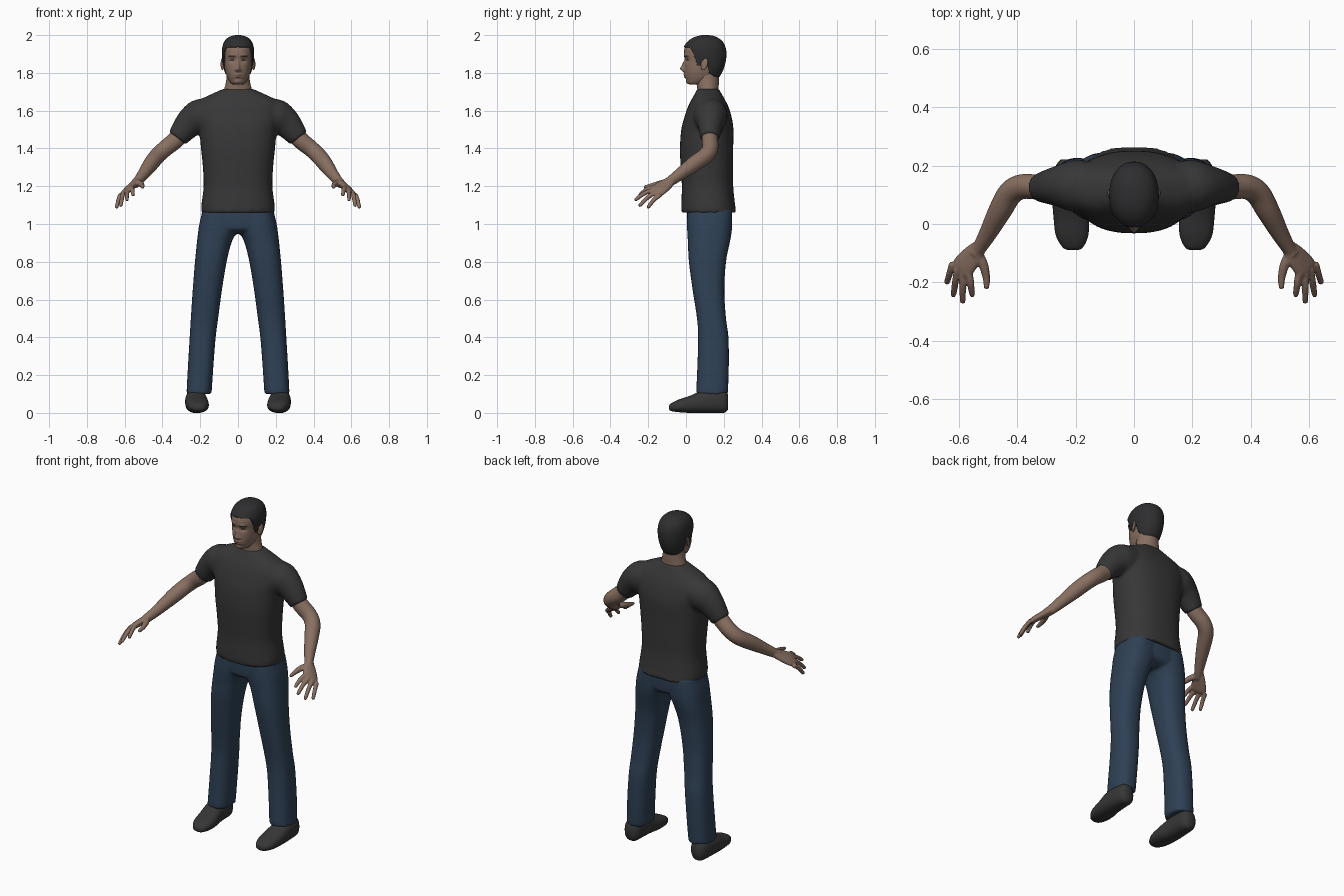
import bpy, bmesh, math
from mathutils import Vector

if "Cube" in bpy.data.objects:
    bpy.data.objects.remove(bpy.data.objects["Cube"])

def material(name, rgb):
    m = bpy.data.materials.new(name)
    m.diffuse_color = (*rgb, 1)
    m.use_nodes = True
    m.node_tree.nodes["Principled BSDF"].inputs["Base Color"].default_value = m.diffuse_color
    return m

SKIN = material("skin", (0.25, 0.16, 0.12))
SHIRT = material("charcoal cotton", (0.038, 0.038, 0.038))
DENIM = material("blue denim", (0.028, 0.052, 0.09))
HAIR = material("black hair", (0.027, 0.027, 0.029))
SHOE = material("dark leather", (0.037, 0.037, 0.038))
BROW = material("dark brown", (0.05, 0.033, 0.026))
LIP = material("lip", (0.19, 0.105, 0.085))

def spline(rows, n):
    """Smooth interpolation through rows of numbers."""
    out = []
    for i in range(len(rows) - 1):
        a, b, c, d = (rows[max(i - 1, 0)], rows[i], rows[i + 1],
                      rows[min(i + 2, len(rows) - 1)])
        for k in range(n):
            t = k / n
            out.append([q + 0.5 * t * (r - p + t * (2*p - 5*q + 4*r - s + t * (3*(q - r) + s - p)))
                        for p, q, r, s in zip(a, b, c, d)])
    return out + [list(rows[-1])]

def skin_rings(bm, rings):
    vs = [[bm.verts.new(p) for p in ring] for ring in rings]
    n = len(vs[0])
    for a, b in zip(vs, vs[1:]):
        for i in range(n):
            bm.faces.new((a[i], a[(i + 1) % n], b[(i + 1) % n], b[i]))
    bm.faces.new(vs[0][::-1])
    bm.faces.new(vs[-1])

def loft(bm, rows, seg=40, steps=5, e=2.4, side=1, along_y=False):
    """Rows: station, then low and high limits of both cross axes."""
    rings = []
    for s, u0, u1, v0, v1 in spline(rows, steps):
        ring = []
        for i in range(seg):
            a = 2 * math.pi * i / seg
            c, d = math.cos(a), math.sin(a)
            u = (u0 + u1) / 2 + (u1 - u0) / 2 * math.copysign(abs(c) ** (2 / e), c)
            v = (v0 + v1) / 2 + (v1 - v0) / 2 * math.copysign(abs(d) ** (2 / e), d)
            ring.append((side * u, s, v) if along_y else (side * u, v, s))
        rings.append(ring)
    skin_rings(bm, rings)

def tube(bm, rows, side, across=(0, 0, 1), seg=16, steps=4):
    """Rows: x, y, z, radius along 'across', other radius."""
    pts = spline(rows, steps)
    rings = []
    for i, p in enumerate(pts):
        t = (Vector(pts[min(i + 1, len(pts) - 1)][:3]) - Vector(pts[max(i - 1, 0)][:3])).normalized()
        w = Vector(across)
        w = (w - t * w.dot(t)).normalized()
        h = t.cross(w)
        ring = []
        for k in range(seg):
            a = 2 * math.pi * k / seg
            q = Vector(p[:3]) + w * p[3] * math.cos(a) + h * p[4] * math.sin(a)
            ring.append((side * q.x, q.y, q.z))
        rings.append(ring)
    skin_rings(bm, rings)

def finish(bm, name, mats, voxel=0, smooth=0):
    bmesh.ops.recalc_face_normals(bm, faces=bm.faces)
    for f in bm.faces:
        f.smooth = True
    me = bpy.data.meshes.new(name)
    bm.to_mesh(me)
    bm.free()
    for m in mats:
        me.materials.append(m)
    ob = bpy.data.objects.new(name, me)
    bpy.context.collection.objects.link(ob)
    if voxel:  # fuse overlapping volumes into one soft skin
        r = ob.modifiers.new("fuse", 'REMESH')
        r.mode, r.voxel_size, r.use_smooth_shade = 'VOXEL', voxel, True
        s = ob.modifiers.new("soften", 'SMOOTH')
        s.factor, s.iterations = 0.5, smooth
    return ob

def sym(rows):
    """(z, front, back, half width) to loft rows."""
    return [(z, -w, w, f, b) for z, f, b, w in rows]

# T-shirt: torso and sleeves
bm = bmesh.new()
loft(bm, sym([(1.06, -.025, .268, .195), (1.1, -.025, .26, .194), (1.2, -.022, .25, .182),
              (1.3, -.028, .25, .186), (1.4, -.032, .25, .196), (1.5, -.025, .251, .206),
              (1.56, -.01, .243, .222), (1.62, .01, .225, .222), (1.66, .03, .205, .195),
              (1.69, .047, .188, .135), (1.715, .058, .175, .08)]), seg=56)
for s in (1, -1):
    tube(bm, [(.12, .13, 1.6, .07, .08), (.2, .13, 1.57, .092, .09),
              (.26, .13, 1.53, .077, .07), (.322, .125, 1.453, .055, .05)], s, seg=28)
finish(bm, "t_shirt", [SHIRT], .01, 5)

# Jeans: hips and two legs
bm = bmesh.new()
loft(bm, sym([(1.09, .005, .245, .18), (1.0, .005, .243, .2), (.97, .012, .235, .15),
              (.95, .05, .2, .07)]))
for s in (1, -1):
    loft(bm, [(1.08, 0, .186, .008, .245), (1.0, 0, .205, .005, .245), (.95, .012, .212, .007, .241),
              (.9, .035, .218, .01, .232), (.8, .06, .228, .015, .212), (.65, .085, .24, .035, .203),
              (.5, .105, .25, .058, .212), (.4, .118, .256, .064, .225),
              (.25, .13, .265, .06, .227), (.1, .14, .273, .053, .222)], side=s)
finish(bm, "jeans", [DENIM], .01, 5)

# Shoes
for s, n in ((1, "left_shoe"), (-1, "right_shoe")):
    bm = bmesh.new()
    loft(bm, [(-.09, .195, .225, .02, .035), (-.08, .175, .245, .01, .05), (-.04, .157, .268, .004, .07),
              (.02, .155, .276, .0, .09), (.08, .163, .28, .0, .115), (.15, .168, .277, .0, .125),
              (.2, .175, .268, 0, .12), (.222, .195, .25, .015, .1)], seg=32, side=s, along_y=True)
    finish(bm, n, [SHOE])

# Arms with hands: knuckle, tip, radius for each finger
FINGERS = [((.622, -.135, 1.155), (.642, -.2, 1.09)), ((.606, -.155, 1.17), (.62, -.243, 1.1)),
           ((.588, -.168, 1.182), (.588, -.265, 1.13)), ((.565, -.172, 1.195), (.555, -.243, 1.155))]
for s, n in ((1, "left_arm"), (-1, "right_arm")):
    bm = bmesh.new()
    tube(bm, [(.27, .13, 1.51, .045, .045), (.33, .127, 1.445, .046, .043), (.385, .128, 1.4, .044, .043),
              (.425, .105, 1.363, .043, .043), (.46, .045, 1.32, .042, .04), (.5, -.03, 1.265, .033, .031),
              (.532, -.085, 1.225, .027, .024), (.545, -.105, 1.215, .026, .024)], s, seg=24)
    tube(bm, [(.528, -.075, 1.23, .025, .02), (.555, -.11, 1.207, .04, .02),
              (.588, -.15, 1.178, .046, .018), (.597, -.165, 1.168, .038, .012)],
         s, across=(.06, .035, -.05))
    for k, t in FINGERS:
        m = [(a + b) / 2 for a, b in zip(k, t)]
        m[2] += .008
        e = [b + (b - a) * .06 for a, b in zip(k, t)]
        tube(bm, [(*k, .013, .013), (*m, .012, .012), (*t, .01, .01), (*e, .005, .005)], s, seg=12)
    tube(bm, [(.538, -.1, 1.22, .018, .018), (.517, -.14, 1.213, .017, .017),
              (.507, -.185, 1.202, .013, .013), (.506, -.223, 1.195, .009, .009)], s, across=(1, 0, 0), seg=12)
    finish(bm, n, [SKIN], .005, 3)

# Neck
bm = bmesh.new()
loft(bm, sym([(1.67, .058, .172, .085), (1.71, .06, .172, .074), (1.75, .055, .174, .064),
              (1.8, .05, .175, .058)]), e=2)
finish(bm, "neck", [SKIN])

# Head with modelled brow, nose, lips and chin
SKULL = sym([(1.738, .022, .065, .02), (1.745, .008, .1, .036), (1.765, .0, .145, .051),
             (1.785, -.006, .172, .06), (1.81, -.008, .187, .068), (1.84, -.008, .198, .073),
             (1.87, -.006, .205, .076), (1.9, -.011, .207, .078), (1.93, -.007, .204, .077),
             (1.96, .012, .19, .068), (1.98, .04, .165, .05), (1.99, .07, .14, .028),
             (1.993, .09, .115, .008)])

def bump(v, c, w):
    return math.exp(-((v - c) / w) ** 2)

bm = bmesh.new()
loft(bm, SKULL, seg=128, steps=8, e=2.15)
for v in bm.verts:
    x, y, z = abs(v.co.x), v.co.y, v.co.z
    if y < .07:
        v.co.y += (-.022 * bump(x, 0, .011) * bump(z, 1.822, .015) - .010 * bump(x, 0, .008) * bump(z, 1.848, .018)
                   - .007 * bump(x, .013, .007) * bump(z, 1.815, .008)
                   + .008 * bump(x, .03, .014) * bump(z, 1.866, .012)
                   - .004 * bump(x, .03, .02) * bump(z, 1.89, .009)
                   - .007 * bump(x, 0, .02) * (bump(z, 1.791, .005) + bump(z, 1.779, .005))
                   - .005 * bump(x, 0, .02) * bump(z, 1.752, .01))
for f in bm.faces:
    c = f.calc_center_median()
    x, z = abs(c.x), c.z
    if c.y < .06:
        arch = 1.888 - 2 * (x - .032) ** 2
        if (abs(z - arch) < .004 and .014 < x < .05) or (abs(z - 1.866) < .0035 and .02 < x < .043):
            f.material_index = 1
        elif abs(z - 1.785) < .007 - .2 * x and x < .023:
            f.material_index = 2
finish(bm, "head", [SKIN, BROW, LIP])

# Ears
for s, n in ((1, "left_ear"), (-1, "right_ear")):
    bm = bmesh.new()
    bmesh.ops.create_uvsphere(bm, u_segments=20, v_segments=12, radius=1)
    for v in bm.verts:
        x, y, z = v.co
        v.co = (s * (.082 + .008 * x + .006 * y), .097 + .018 * y + .006 * z, 1.846 + .032 * z)
    finish(bm, n, [SKIN])

# Short hair: raised cap trimmed along the hairline (y, lowest z)
LINE = [(-.05, 1.943), (.025, 1.935), (.045, 1.885), (.06, 1.84), (.075, 1.838), (.085, 1.872),
        (.11, 1.868), (.125, 1.8), (.16, 1.775), (.3, 1.768)]

def hairline(y):
    for (a, p), (b, q) in zip(LINE, LINE[1:]):
        if y <= b:
            return p + (q - p) * (y - a) / (b - a)
    return LINE[-1][1]

bm = bmesh.new()
loft(bm, SKULL, seg=128, steps=8, e=2.15)
bmesh.ops.recalc_face_normals(bm, faces=bm.faces)
bm.normal_update()
for v, nrm in [(v, v.normal.copy()) for v in bm.verts]:
    v.co += nrm * .007
cut = [f for f in bm.faces if f.calc_center_median().z < hairline(f.calc_center_median().y)]
bmesh.ops.delete(bm, geom=cut, context='FACES')
hair = finish(bm, "hair", [HAIR])
shell = hair.modifiers.new("thickness", 'SOLIDIFY')
shell.thickness, shell.offset = .008, -1
